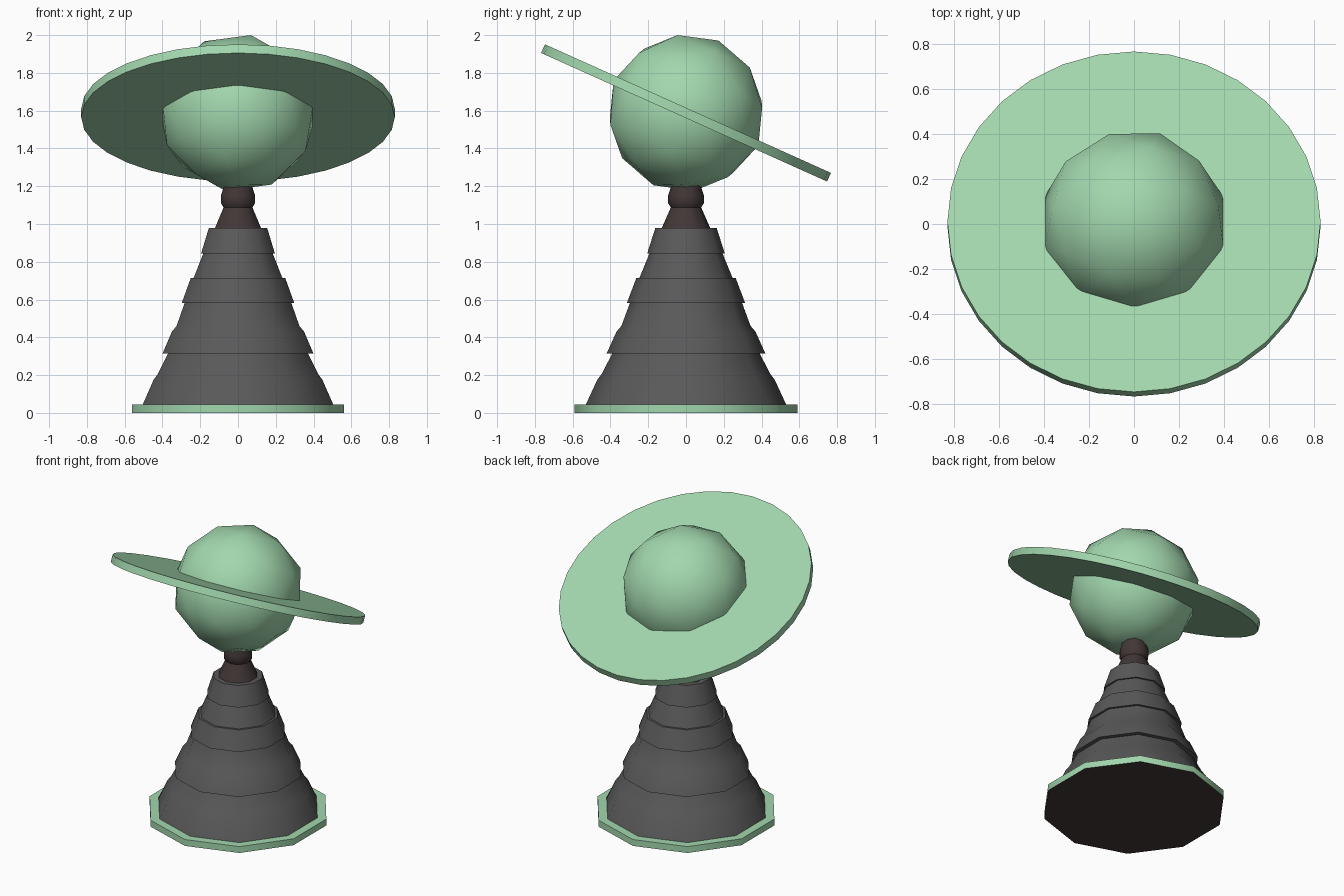
import bpy, bmesh, math

if "Cube" in bpy.data.objects:
    bpy.data.objects.remove(bpy.data.objects["Cube"])

def material(name, rgb):
    m = bpy.data.materials.new(name)
    m.diffuse_color = (*rgb, 1)
    m.use_nodes = True
    m.node_tree.nodes["Principled BSDF"].inputs["Base Color"].default_value = m.diffuse_color
    return m

GREEN = material("green", (0.36, 0.68, 0.42))
GREY = material("dark_grey", (0.10, 0.10, 0.10))
BROWN = material("brown", (0.055, 0.038, 0.038))

def finish(name, bm, mats, angle=50):
    bmesh.ops.recalc_face_normals(bm, faces=bm.faces)
    me = bpy.data.meshes.new(name)
    bm.to_mesh(me)
    bm.free()
    ob = bpy.data.objects.new(name, me)
    bpy.context.collection.objects.link(ob)
    for m in mats:
        me.materials.append(m)
    bpy.ops.object.select_all(action='DESELECT')
    ob.select_set(True)
    bpy.context.view_layer.objects.active = ob
    bpy.ops.object.shade_smooth_by_angle(angle=math.radians(angle))
    return ob

def lathe(name, profile, sides, mats):
    """Spin (radius, z) points into a capped solid with a corner facing front."""
    bm = bmesh.new()
    rings = []
    for r, z in profile:
        ang = [math.pi / 2 + 2 * math.pi * k / sides for k in range(sides)]
        rings.append([bm.verts.new((r * math.cos(a), r * math.sin(a), z)) for a in ang])
    for lo, hi in zip(rings, rings[1:]):
        for k in range(sides):
            j = (k + 1) % sides
            bm.faces.new((lo[k], lo[j], hi[j], hi[k]))
    bottom = bm.faces.new(rings[0][::-1])
    bm.faces.new(rings[-1])
    if len(mats) > 1:
        bottom.material_index = 1
    return finish(name, bm, mats)

# ten-sided foot plate with a brown underside
lathe("base_plate", [(0.59, 0), (0.59, 0.045)], 10, [GREEN, BROWN])

# tiered body with overhanging steps
lathe("tiered_body", [
    (0.53, 0.045), (0.47, 0.175), (0.447, 0.205), (0.39, 0.315),
    (0.42, 0.315), (0.368, 0.43), (0.342, 0.46), (0.297, 0.582),
    (0.313, 0.582), (0.263, 0.714), (0.247, 0.714), (0.193, 0.845),
    (0.205, 0.845), (0.162, 0.98)], 10, [GREY])

# neck: a short cone and a small collar
lathe("neck_cone", [(0.132, 0.97), (0.075, 1.10)], 10, [BROWN])
lathe("neck_collar", [(0.078, 1.085), (0.095, 1.11), (0.095, 1.15), (0.082, 1.19), (0.08, 1.25)],
      10, [BROWN])

# faceted globe, tilted together with its ring
TILT, CENTRE = math.radians(-24.2), (0, 0, 1.588)
bm = bmesh.new()
bmesh.ops.create_icosphere(bm, subdivisions=2, radius=0.42)
globe = finish("globe", bm, [GREEN])

# flat tilted ring
ring = lathe("globe_ring", [(0.83, -0.025), (0.83, 0.025)], 32, [GREEN])
for ob in (globe, ring):
    ob.location = CENTRE
    ob.rotation_euler.x = TILT
